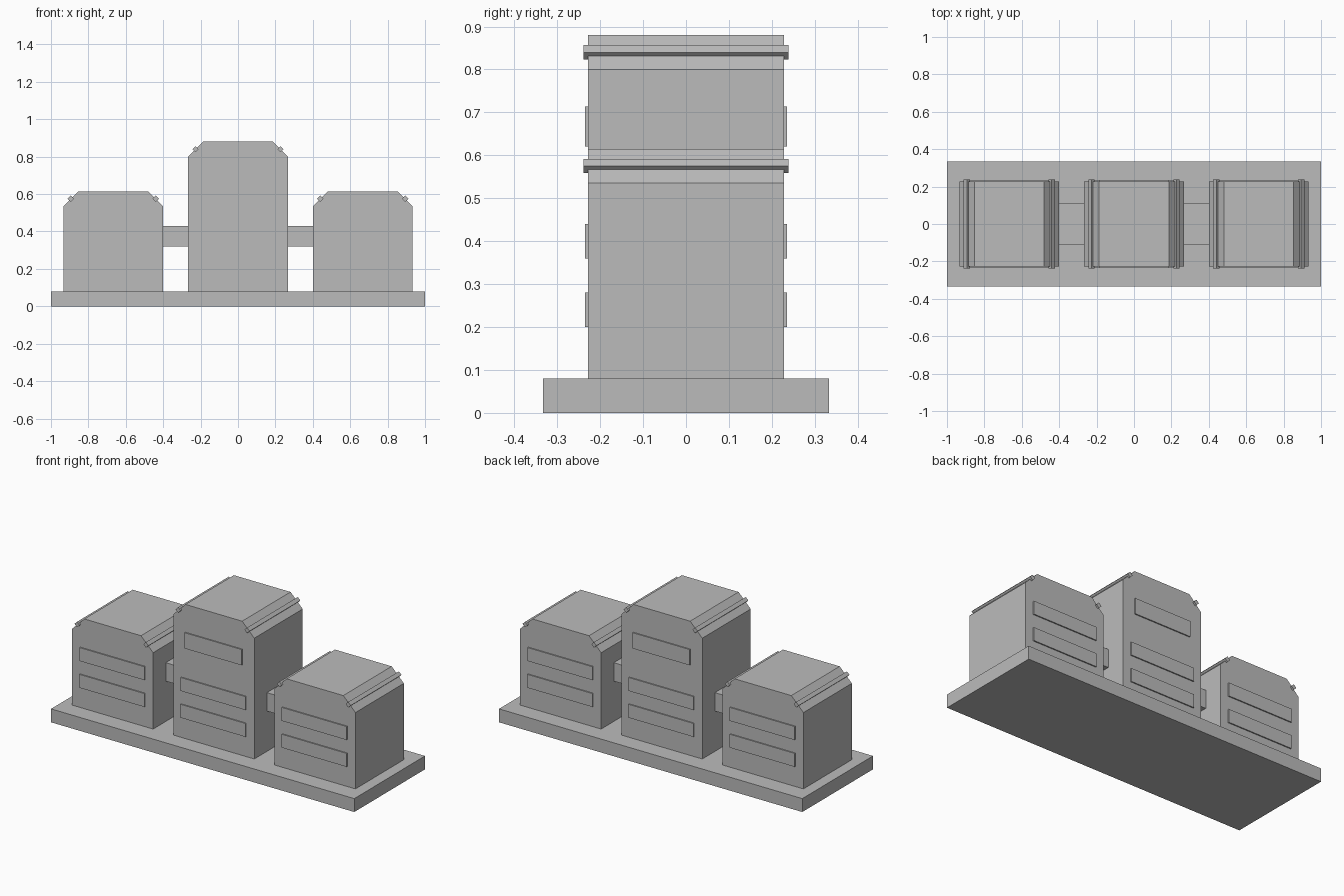
import bpy, math

cube = bpy.data.objects.get("Cube")
if cube:
    bpy.data.objects.remove(cube, do_unlink=True)

grey = bpy.data.materials.new("plain grey")
grey.use_nodes = True
grey.diffuse_color = (0.5, 0.5, 0.5, 1)
grey.node_tree.nodes["Principled BSDF"].inputs["Base Color"].default_value = (0.5, 0.5, 0.5, 1)


def box(name, center, size, tilt=0):
    bpy.ops.mesh.primitive_cube_add(size=1, location=center, rotation=(0, tilt, 0))
    ob = bpy.context.object
    ob.name = name
    ob.scale = size
    ob.data.materials.append(grey)
    return ob


def prism(name, profile, depth, x):
    """Extrude an x-z outline symmetrically along y."""
    n = len(profile)
    verts = [(px, y, pz) for y in (-depth, depth) for px, pz in profile]
    faces = [tuple(range(n)), tuple(reversed(range(n, 2 * n)))]
    faces += [(i, i + n, (i + 1) % n + n, (i + 1) % n) for i in range(n)]
    mesh = bpy.data.meshes.new(name)
    mesh.from_pydata(verts, [], faces)
    mesh.materials.append(grey)
    ob = bpy.data.objects.new(name, mesh)
    ob.location.x = x
    bpy.context.collection.objects.link(ob)
    return ob


BASE = 0.08      # top of the base slab
HALF = 0.267     # half width of a block
DEPTH = 0.228    # half depth of a block
CUT = 0.08       # chamfer size


def block(name, x, top, wide_rows, narrow_rows=()):
    # body with chamfered upper corners
    t = HALF - CUT
    prism(name + "_body", [(-HALF, BASE), (HALF, BASE), (HALF, top - CUT),
                           (t, top), (-t, top), (-HALF, top - CUT)], DEPTH, x)
    # trim bars along the chamfers
    for side in (-1, 1):
        box(name + "_trim_bar", (x + side * (HALF - CUT / 2), 0, top - CUT / 2),
            (0.0235, 0.478, 0.0235), math.radians(45))
    # raised panels on front and back
    rows = [(z, 0.428, 0.08) for z in wide_rows] + [(z, 0.376, 0.094) for z in narrow_rows]
    for z, width, height in rows:
        for side in (-1, 1):
            box(name + "_panel", (x, side * DEPTH, z), (width, 0.014, height))


# base slab
box("base", (0, 0, BASE / 2), (2, 0.666, BASE))

# three blocks, the middle one taller
block("middle_block", 0, 0.88, (0.24, 0.40), (0.667,))
for side, label in ((-1, "right"), (1, "left")):
    block(label + "_block", side * 0.667, 0.615, (0.24, 0.40))
    # bridge between the middle block and this one
    box(label + "_bridge", (side * 0.333, 0, 0.375), (0.15, 0.218, 0.11))
